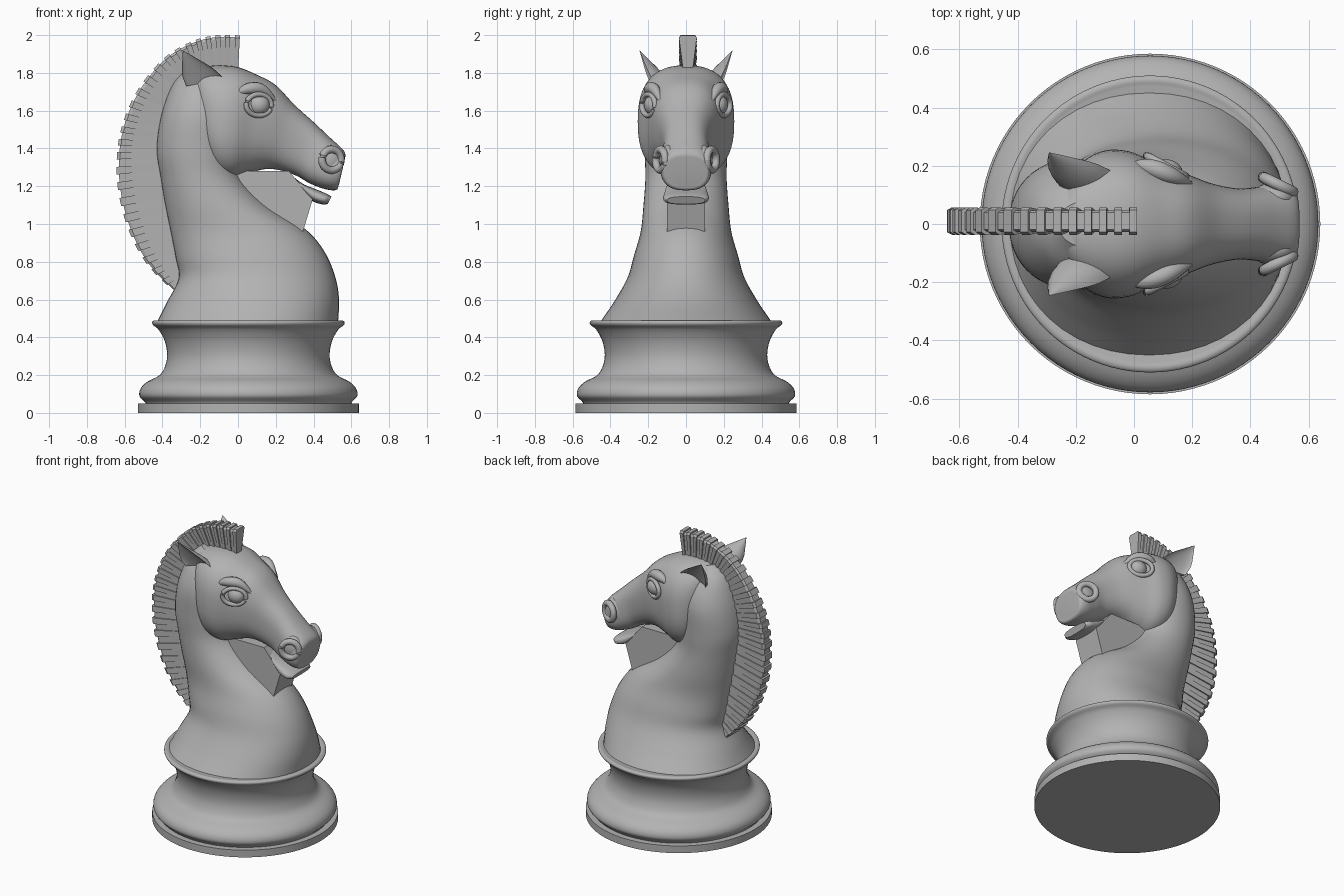
import bpy, bmesh, math
from mathutils import Vector

if "Cube" in bpy.data.objects:
    bpy.data.objects.remove(bpy.data.objects["Cube"])

GREY = (0.45, 0.45, 0.45, 1)
mat = bpy.data.materials.new("stone grey")
mat.use_nodes = True
mat.diffuse_color = GREY
mat.node_tree.nodes["Principled BSDF"].inputs["Base Color"].default_value = GREY


def finish(name, bm, angle=40):
    bmesh.ops.recalc_face_normals(bm, faces=bm.faces)
    mesh = bpy.data.meshes.new(name)
    bm.to_mesh(mesh)
    bm.free()
    mesh.materials.append(mat)
    ob = bpy.data.objects.new(name, mesh)
    bpy.context.collection.objects.link(ob)
    bpy.ops.object.select_all(action="DESELECT")
    ob.select_set(True)
    bpy.context.view_layer.objects.active = ob
    bpy.ops.object.shade_smooth_by_angle(angle=math.radians(angle))
    return ob


def skin(bm, rings):
    """Join closed rings of points and cap both ends."""
    loops = [[bm.verts.new(p) for p in ring] for ring in rings]
    for a, b in zip(loops, loops[1:]):
        for i in range(len(a)):
            j = (i + 1) % len(a)
            bm.faces.new((a[i], a[j], b[j], b[i]))
    bm.faces.new(loops[0])
    bm.faces.new(loops[-1])


def spline(pts, steps):
    """Smooth curve through points of any dimension."""
    p = [tuple(2 * a - b for a, b in zip(pts[0], pts[1]))] + list(pts)
    p.append(tuple(2 * a - b for a, b in zip(pts[-1], pts[-2])))
    out = []
    for k in range(1, len(p) - 2):
        for s in range(steps):
            t = s / steps
            out.append(tuple(
                b + 0.5 * t * (c - a + t * (2*a - 5*b + 4*c - d + t * (3*(b - c) + d - a)))
                for a, b, c, d in zip(*p[k - 1:k + 3])))
    return out + [tuple(pts[-1])]


def loft(name, sections, power, sides=48):
    """Each section: two ends in the middle plane (x, z, x, z) and a half width."""
    rings = []
    for xa, za, xb, zb, w in spline(sections, 6):
        ring = []
        for i in range(sides):
            c, s = math.cos(math.tau * i / sides), math.sin(math.tau * i / sides)
            f = 0.5 + 0.5 * math.copysign(abs(c) ** power, c)
            y = w * math.copysign(abs(s) ** power, s)
            ring.append((xb + (xa - xb) * f, y, zb + (za - zb) * f))
        rings.append(ring)
    bm = bmesh.new()
    skin(bm, rings)
    return finish(name, bm)


def ball(name, loc, size, tilt=0):
    bm = bmesh.new()
    bmesh.ops.create_uvsphere(bm, u_segments=32, v_segments=16, radius=1)
    ob = finish(name, bm)
    ob.location, ob.scale, ob.rotation_euler = loc, size, (0, tilt, 0)


def tube(name, path, radius, closed=False):
    """Round bar along a path, thin at the ends when it is open."""
    bm = bmesh.new()
    pts = [Vector(p) for p in path]
    n, rings = len(pts), []
    for k, p in enumerate(pts):
        d = pts[(k + 1) % n] - pts[k - 1] if closed else pts[min(k + 1, n - 1)] - pts[max(k - 1, 0)]
        u = d.cross(Vector((0.3, 0.2, 1))).normalized()
        v = d.cross(u).normalized()
        r = radius if closed else radius * (0.1 + math.sin(math.pi * k / (n - 1)))
        rings.append([p + r * (u * math.cos(a) + v * math.sin(a))
                      for a in (math.tau * i / 12 for i in range(12))])
    skin(bm, rings + rings[:1] if closed else rings)
    finish(name, bm)


# Turned base: flat foot, then the curved pedestal with a rolled rim
def turned(name, profile):
    bm = bmesh.new()
    skin(bm, [[(0.055 + r * math.cos(math.tau * i / 96), r * math.sin(math.tau * i / 96), z)
               for i in range(96)] for r, z in profile])
    finish(name, bm)


turned("foot", [(0.585, 0), (0.585, 0.05), (0.54, 0.05)])
turned("pedestal", spline([(0.54, 0.04), (0.55, 0.06), (0.577, 0.09), (0.57, 0.13), (0.535, 0.165),
                           (0.47, 0.2), (0.44, 0.25), (0.43, 0.31), (0.443, 0.38), (0.475, 0.44),
                           (0.505, 0.465), (0.509, 0.482), (0.495, 0.49), (0.475, 0.487)], 4))

# Neck and chest: back edge, front edge, half width
loft("neck", [(-0.43, 0.48, 0.53, 0.48, 0.455), (-0.38, 0.58, 0.535, 0.6, 0.38),
              (-0.315, 0.71, 0.515, 0.72, 0.31), (-0.33, 0.82, 0.46, 0.85, 0.275),
              (-0.355, 0.95, 0.36, 0.97, 0.24), (-0.385, 1.1, 0.16, 1.1, 0.225),
              (-0.41, 1.25, 0.02, 1.25, 0.215), (-0.43, 1.4, 0, 1.4, 0.22),
              (-0.405, 1.58, 0, 1.58, 0.22), (-0.345, 1.74, 0, 1.7, 0.17),
              (-0.26, 1.83, -0.05, 1.8, 0.08)], 0.95)

# Head: brow line, jaw line, half width
loft("head", [(-0.27, 1.8, -0.22, 1.42, 0.1), (-0.2, 1.83, -0.18, 1.34, 0.2),
              (-0.1, 1.84, -0.12, 1.265, 0.25), (0, 1.83, -0.04, 1.24, 0.25),
              (0.1, 1.79, 0.05, 1.265, 0.21), (0.2, 1.735, 0.14, 1.29, 0.175),
              (0.3, 1.63, 0.22, 1.285, 0.14), (0.4, 1.54, 0.31, 1.255, 0.122),
              (0.49, 1.455, 0.38, 1.215, 0.128), (0.55, 1.4, 0.46, 1.185, 0.135),
              (0.568, 1.37, 0.52, 1.18, 0.12), (0.565, 1.34, 0.535, 1.21, 0.09)], 0.8)

# Lower jaw and lip, set apart from the upper lip by the mouth slit
loft("lower_lip", [(0.27, 1.27, 0.26, 1.25, 0.07), (0.34, 1.215, 0.325, 1.195, 0.1),
                   (0.41, 1.185, 0.38, 1.13, 0.115), (0.47, 1.16, 0.44, 1.105, 0.12),
                   (0.495, 1.145, 0.475, 1.105, 0.1)], 0.75)

# Square web that ties the throat to the chin
bm = bmesh.new()
outline = [(-0.05, 1.28), (0.27, 1.28), (0.395, 1.13), (0.335, 0.93), (0.15, 0.98), (0, 1.1)]
skin(bm, [[(x, y, z) for x, z in outline] for y in (-0.1, 0.1)])
finish("throat_web", bm, 20)

# Paired features: eyes, lids, brows, nostrils and ears
for s, side in ((1, "left"), (-1, "right")):
    ball(side + "_eye", (0.11, s * 0.172, 1.63), (0.058, 0.05, 0.055))
    ring = [(0.11 + 0.066 * math.cos(a), s * (0.199 - 0.035 * math.cos(a)), 1.63 + 0.056 * math.sin(a))
            for a in (math.tau * i / 32 for i in range(32))]
    tube(side + "_eyelid", ring, 0.014, True)
    tube(side + "_brow", spline([(-0.03, s * 0.205, 1.68), (0.05, s * 0.195, 1.715),
                                 (0.13, s * 0.165, 1.71), (0.21, s * 0.13, 1.64)], 6), 0.03)
    ball(side + "_muzzle_flare", (0.475, s * 0.09, 1.335), (0.075, 0.05, 0.085), 0.4)
    ring = [(0.495 + 0.05 * math.cos(a), s * (0.135 - 0.025 * math.cos(a)), 1.34 + 0.055 * math.sin(a))
            for a in (math.tau * i / 32 for i in range(32))]
    tube(side + "_nostril", ring, 0.02, True)

    # Ear: a tapering crescent, hollow on the outer side
    base, tip = Vector((-0.175, s * 0.15, 1.75)), Vector((-0.29, s * 0.245, 1.917))
    rings = []
    for t, f in spline([(0, 1.05), (0.35, 0.85), (0.7, 0.42), (1, 0.02)], 4):
        c, ring = base.lerp(tip, t), []
        for i in range(24):
            a = math.tau * i / 24
            depth = math.sin(a) * (-0.03 if math.sin(a) > 0 else 0.085)
            ring.append(c + f * Vector((0.095 * math.cos(a), s * (depth + 0.03), 0.02 * math.cos(a))))
        rings.append(ring)
    bm = bmesh.new()
    skin(bm, rings)
    finish(side + "_ear", bm)

# Mane: a fan of wedge slabs, every second one proud of its neighbours
edge = spline([(0.01, 1.995, 0, 1.8), (-0.12, 1.995, -0.1, 1.79), (-0.25, 1.96, -0.19, 1.78),
               (-0.39, 1.875, -0.27, 1.74), (-0.52, 1.72, -0.34, 1.62), (-0.6, 1.55, -0.38, 1.5),
               (-0.635, 1.38, -0.4, 1.38), (-0.63, 1.18, -0.38, 1.22), (-0.575, 0.97, -0.34, 1.03),
               (-0.48, 0.79, -0.3, 0.86), (-0.345, 0.65, -0.27, 0.72)], 5)
bm = bmesh.new()
for k, (a, b) in enumerate(zip(edge, edge[1:])):
    proud = k % 2 == 0
    half = 0.047 if proud else 0.037
    rings = []
    for xo, zo, xi, zi in (a, b):
        inner = Vector((xi, 0.01, zi))
        outer = inner.lerp(Vector((xo, 0.01, zo)), 1.02 if proud else 0.97)
        shoulder = inner.lerp(outer, 0.93)
        row = ((inner, 0.5), (shoulder, 1), (outer, 0.8))
        rings.append([p + Vector((0, half * w, 0)) for p, w in row]
                     + [p - Vector((0, half * w, 0)) for p, w in reversed(row)])
    skin(bm, rings)
finish("mane", bm, 20)
